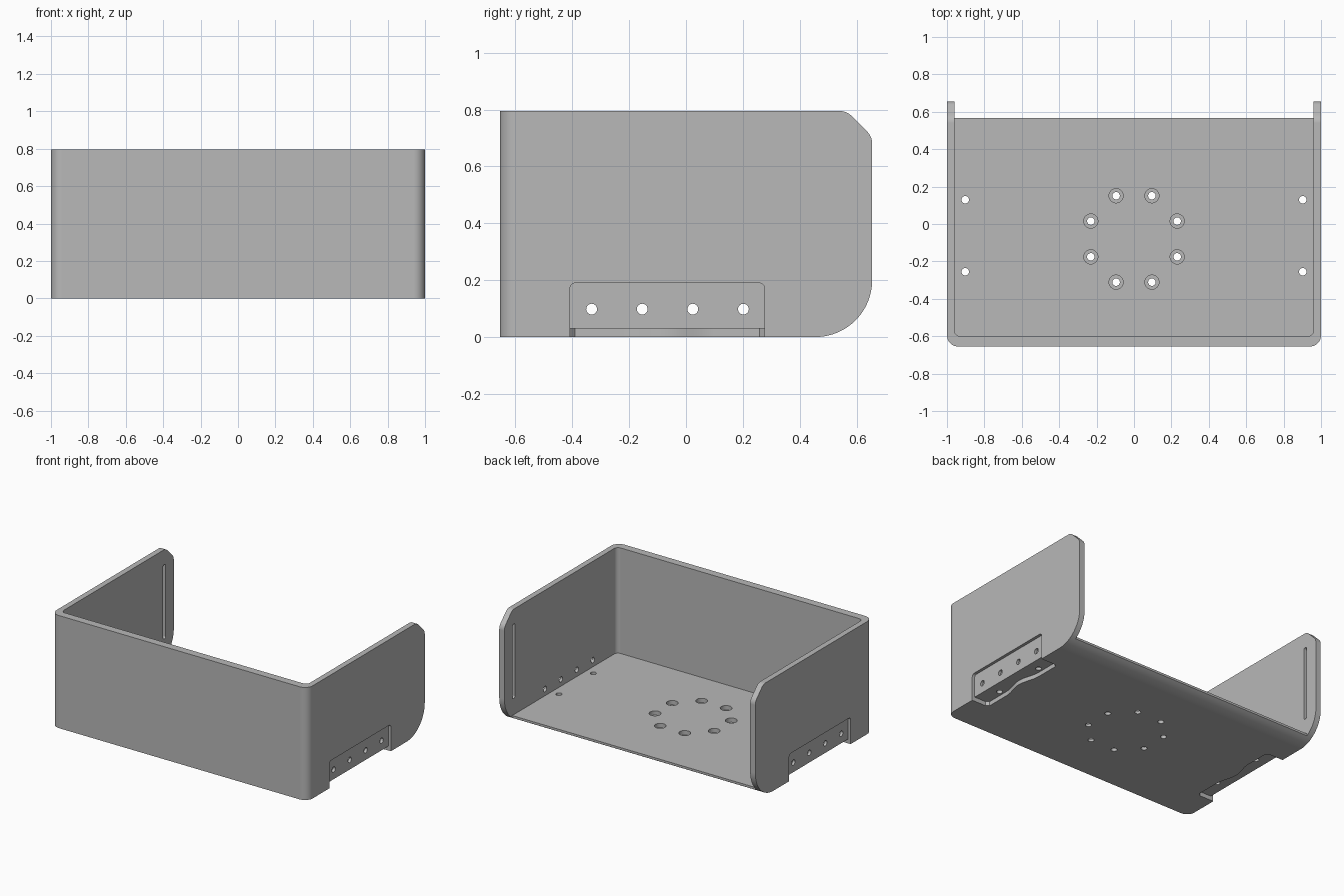
import bpy, bmesh, math
from mathutils import Vector

cube = bpy.data.objects.get("Cube")
if cube:
    bpy.data.objects.remove(cube, do_unlink=True)

# Main dimensions
DEPTH, HEIGHT = 0.655, 0.795
FLOOR, FLOOR_BACK = 0.05, 0.567
INNER_X, INNER_FRONT = 0.96, -0.6

grey = bpy.data.materials.new("plain grey")
grey.use_nodes = True
grey.diffuse_color = (0.48, 0.48, 0.48, 1)
grey.node_tree.nodes["Principled BSDF"].inputs["Base Color"].default_value = grey.diffuse_color


def rounded(corners, steps=10):
    """Outline from (u, v, radius) corners, each filleted by its radius."""
    out = []
    for i, (u, v, r) in enumerate(corners):
        p = Vector((u, v))
        if r == 0:
            out.append(p)
            continue
        a = (Vector(corners[i - 1][:2]) - p).normalized()
        b = (Vector(corners[(i + 1) % len(corners)][:2]) - p).normalized()
        half = a.angle(b) / 2
        centre = p + (a + b).normalized() * r / math.sin(half)
        start = p + a * r / math.tan(half) - centre
        end = p + b * r / math.tan(half) - centre
        sweep = start.angle_signed(end)
        for k in range(steps + 1):
            t = -sweep * k / steps
            out.append(centre + Vector((start.x * math.cos(t) - start.y * math.sin(t),
                                        start.x * math.sin(t) + start.y * math.cos(t))))
    return out


def circle(u, v, r, n=24):
    return [Vector((u + r * math.cos(math.tau * k / n), v + r * math.sin(math.tau * k / n)))
            for k in range(n)]


def prism(name, outline, axis, lo, hi):
    """Extrude a (y, z) outline along x, or an (x, y) outline along z."""
    bm = bmesh.new()
    place = (lambda p, w: (w, p.x, p.y)) if axis == "x" else (lambda p, w: (p.x, p.y, w))
    rings = [[bm.verts.new(place(p, w)) for p in outline] for w in (lo, hi)]
    n = len(outline)
    for ring in rings:
        bm.faces.new(ring)
    for i in range(n):
        j = (i + 1) % n
        bm.faces.new((rings[0][i], rings[0][j], rings[1][j], rings[1][i]))
    bmesh.ops.recalc_face_normals(bm, faces=bm.faces)
    mesh = bpy.data.meshes.new(name)
    bm.to_mesh(mesh)
    bm.free()
    mesh.materials.append(grey)
    ob = bpy.data.objects.new(name, mesh)
    bpy.context.collection.objects.link(ob)
    return ob


def combine(tool, operation="DIFFERENCE"):
    """Apply one boolean to the tray and discard the tool."""
    mod = tray.modifiers.new("cut", "BOOLEAN")
    mod.operation, mod.solver, mod.object = operation, "EXACT", tool
    bpy.ops.object.modifier_apply(modifier=mod.name)
    bpy.data.objects.remove(tool, do_unlink=True)


# Side profile: large radius low at the back, clipped corner at the top
profile = rounded([(-DEPTH, 0, 0), (DEPTH, 0, 0.2), (DEPTH, 0.705, 0.06),
                   (0.565, HEIGHT, 0.06), (-DEPTH, HEIGHT, 0)], 20)
tray = prism("tray", profile, "x", -1, 1)
bpy.context.view_layer.objects.active = tray
tray.select_set(True)

# Rounded front corners, outside and inside
plan = rounded([(-1, -DEPTH, 0.06), (1, -DEPTH, 0.06), (1, 1, 0), (-1, 1, 0)])
combine(prism("plan", plan, "z", -0.5, 1.5), "INTERSECT")
inside = rounded([(-INNER_X, INNER_FRONT, 0.03), (INNER_X, INNER_FRONT, 0.03),
                  (INNER_X, 1, 0), (-INNER_X, 1, 0)])
combine(prism("inside", inside, "z", FLOOR, 1.5))

# Open gap behind the floor
gap = rounded([(-INNER_X, FLOOR_BACK, 0), (INNER_X, FLOOR_BACK, 0),
               (INNER_X, 1, 0), (-INNER_X, 1, 0)])
combine(prism("gap", gap, "z", -0.5, 0.5))

# Ring of counterbored holes in the floor
for k in range(8):
    a = math.radians(22.5 + 45 * k)
    x, y = 0.25 * math.cos(a), -0.08 + 0.25 * math.sin(a)
    combine(prism("counterbore", circle(x, y, 0.038), "z", 0.02, 0.2))
    combine(prism("hole", circle(x, y, 0.02), "z", -0.1, 0.2))

# Bracket seats, fixing holes and inner grooves on both sides
START, END = -0.408, 0.277
for s in (-1, 1):
    seat = rounded([(START, -0.1, 0), (END, -0.1, 0), (END, 0.19, 0.02), (START, 0.19, 0.02)], 6)
    combine(prism("wall_seat", seat, "x", *sorted((s * 0.98, s * 1.1))))

    wave = [(0.87 + 0.015 * (1 + math.cos(math.pi * t / 8)), -0.065 + 0.16 * t / 8)
            for t in range(-8, 9)]
    edge = [(1.1, START), (0.89, START), (0.87, START + 0.018)] + wave
    edge += [(0.87, END - 0.018), (0.89, END), (1.1, END)]
    combine(prism("floor_seat", [Vector((s * x, y)) for x, y in edge], "z", -0.1, 0.03))

    for y in (-0.332, -0.154, 0.024, 0.202):
        combine(prism("side_hole", circle(y, 0.098, 0.019), "x", *sorted((s * 0.9, s * 1.1))))
    for y in (-0.255, 0.13):
        combine(prism("floor_hole", circle(s * 0.902, y, 0.02), "z", -0.1, 0.2))

    groove = rounded([(0.536, 0.165, 0.012), (0.564, 0.165, 0.012),
                      (0.564, 0.69, 0.012), (0.536, 0.69, 0.012)], 5)
    combine(prism("groove", groove, "x", *sorted((s * 0.9, s * 0.98))))

# Smooth curved surfaces, keeping flat faces flat
bpy.ops.object.shade_smooth_by_angle(angle=math.radians(30))
weighted = tray.modifiers.new("weighted normals", "WEIGHTED_NORMAL")
weighted.keep_sharp = True
